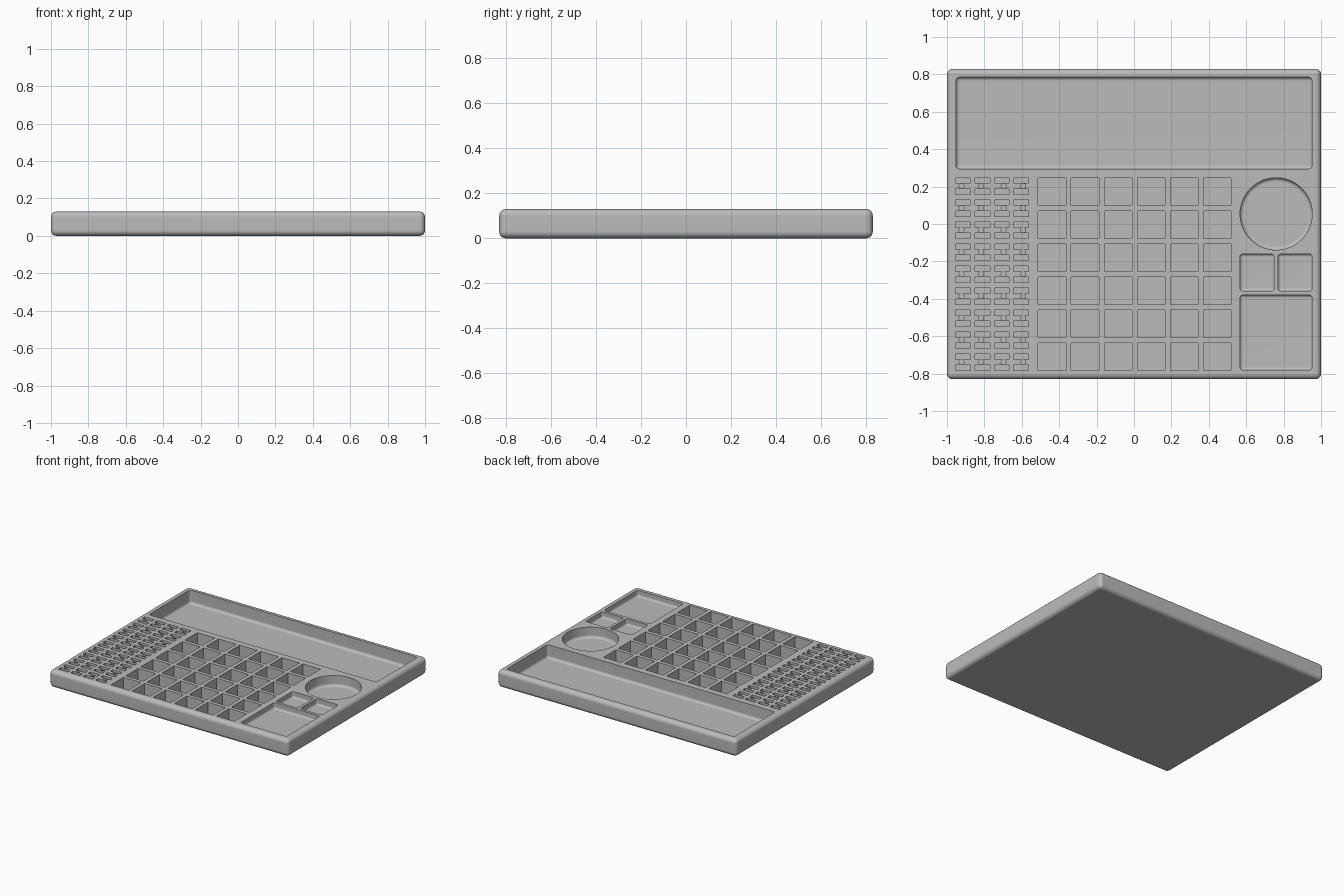
import bpy, bmesh
from mathutils import Matrix, Vector

cube = bpy.data.objects.get("Cube")
if cube:
    bpy.data.objects.remove(cube, do_unlink=True)

HEIGHT = 0.13
ABOVE = 0.25  # cutters reach well past the top face


def round_edges(bm, edges, radius, segments=5):
    bmesh.ops.bevel(bm, geom=edges, offset=radius, segments=segments,
                    profile=0.5, affect='EDGES')


def merge(target, part):
    mesh = bpy.data.meshes.new("part")
    part.to_mesh(mesh)
    part.free()
    target.from_mesh(mesh)
    bpy.data.meshes.remove(mesh)


def add_box(target, low, high, radius=0):
    part = bmesh.new()
    low, high = Vector(low), Vector(high)
    bmesh.ops.create_cube(part, size=1, matrix=Matrix.Translation((low + high) / 2)
                          @ Matrix.Diagonal((*(high - low), 1)))
    if radius:
        round_edges(part, part.edges[:], radius)
    merge(target, part)


def add_pocket(target, x0, x1, y0, y1, floor, radius=0):
    add_box(target, (x0, y0, floor), (x1, y1, ABOVE), radius)


def add_round(target, x, y, size, floor, sides, radius=0):
    part = bmesh.new()
    bmesh.ops.create_cone(part, cap_ends=True, segments=sides, radius1=size, radius2=size,
                          depth=ABOVE - floor,
                          matrix=Matrix.Translation((x, y, (ABOVE + floor) / 2)))
    if radius:
        rim = [e for e in part.edges if all(v.co.z < floor + 0.001 for v in e.verts)]
        round_edges(part, rim, radius)
    merge(target, part)


def make_object(name, bm):
    mesh = bpy.data.meshes.new(name)
    bm.to_mesh(mesh)
    bm.free()
    obj = bpy.data.objects.new(name, mesh)
    bpy.context.collection.objects.link(obj)
    return obj


# Rounded slab
slab = bmesh.new()
add_box(slab, (-1, -0.83, 0), (1, 0.83, HEIGHT), 0.03)
tray = make_object("organizer_tray", slab)

# Large trays, round cup well and square bins
pockets = bmesh.new()
add_pocket(pockets, -0.952, 0.952, 0.295, 0.785, 0.03, 0.02)
add_pocket(pockets, 0.567, 0.952, -0.78, -0.38, 0.085, 0.015)
add_pocket(pockets, 0.567, 0.749, -0.358, -0.16, 0.085, 0.015)
add_pocket(pockets, 0.77, 0.952, -0.358, -0.16, 0.085, 0.015)
add_round(pockets, 0.76, 0.054, 0.193, 0.05, 64, 0.02)
for i in range(6):
    for j in range(6):
        x, y = -0.438 + 0.1765 * i, 0.172 - 0.1765 * j
        add_pocket(pockets, x - 0.074, x + 0.074, y - 0.074, y + 0.074, 0.02)

# Paired slots with a small round hole between each pair
holes = bmesh.new()
for i in range(4):
    for j in range(9):
        x, y = -0.914 + 0.1035 * i, 0.203 - 0.1177 * j
        for side in (-1, 1):
            mid = y + side * 0.0295
            add_pocket(pockets, x - 0.04, x + 0.04, mid - 0.0145, mid + 0.0145, 0.04)
        add_round(holes, x + (-0.008 if i < 2 else 0.01), y, 0.0135, 0.04, 16)

# Cut everything out of the slab
for name, bm in (("pocket_cutter", pockets), ("hole_cutter", holes)):
    cutter = make_object(name, bm)
    cutter.hide_render = True
    cut = tray.modifiers.new(name, 'BOOLEAN')
    cut.operation = 'DIFFERENCE'
    cut.solver = 'EXACT'
    cut.object = cutter
    bpy.context.view_layer.objects.active = tray
    bpy.ops.object.modifier_apply(modifier=name)
    bpy.data.objects.remove(cutter, do_unlink=True)

# Colour and shading
grey = bpy.data.materials.new("plain_grey")
grey.use_nodes = True
colour = (0.5, 0.5, 0.5, 1)
grey.diffuse_color = colour
grey.node_tree.nodes["Principled BSDF"].inputs["Base Color"].default_value = colour
tray.data.materials.clear()
tray.data.materials.append(grey)

bpy.ops.object.select_all(action='DESELECT')
tray.select_set(True)
bpy.context.view_layer.objects.active = tray
bpy.ops.object.shade_smooth_by_angle(angle=0.6)
weighted = tray.modifiers.new("even_shading", 'WEIGHTED_NORMAL')
weighted.keep_sharp = True
